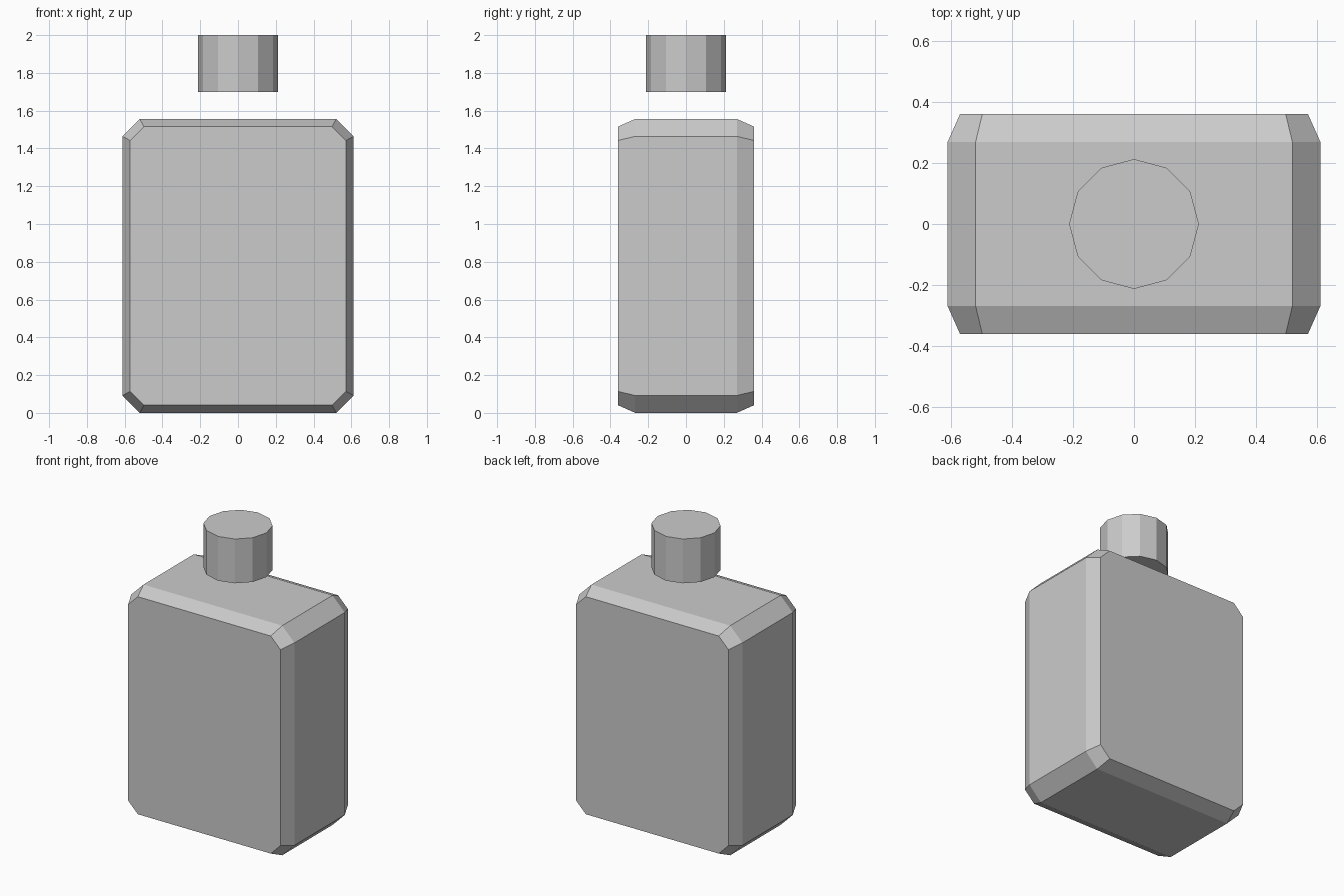
import bpy, bmesh, math

if "Cube" in bpy.data.objects:
    bpy.data.objects.remove(bpy.data.objects["Cube"])

grey = bpy.data.materials.new("plain_grey")
grey.diffuse_color = (0.6, 0.6, 0.6, 1.0)
grey.use_nodes = True
grey.node_tree.nodes["Principled BSDF"].inputs["Base Color"].default_value = grey.diffuse_color


def loft(name, rings):
    """Skin a list of equal-length point rings and close both ends."""
    bm = bmesh.new()
    loops = [[bm.verts.new(p) for p in ring] for ring in rings]
    n = len(loops[0])
    for a, b in zip(loops, loops[1:]):
        for i in range(n):
            j = (i + 1) % n
            bm.faces.new((a[i], a[j], b[j], b[i]))
    bm.faces.new(loops[0])
    bm.faces.new(loops[-1])
    bmesh.ops.recalc_face_normals(bm, faces=bm.faces)
    mesh = bpy.data.meshes.new(name)
    bm.to_mesh(mesh)
    bm.free()
    mesh.materials.append(grey)
    obj = bpy.data.objects.new(name, mesh)
    bpy.context.collection.objects.link(obj)
    return obj


def octagon(y, inset, cut):
    """Corner-cut rectangle in the xz plane at depth y."""
    w, h, mid = 0.612 - inset, 0.778 - inset, 0.778
    pts = [(w, h - cut), (w - cut, h), (cut - w, h), (-w, h - cut),
           (-w, cut - h), (cut - w, -h), (w - cut, -h), (w, cut - h)]
    return [(x, y, mid + z) for x, z in pts]


def circle(r, z, n=12):
    return [(r * math.cos(2 * math.pi * i / n), r * math.sin(2 * math.pi * i / n), z)
            for i in range(n)]


# bottle body: chamfered slab, front to back
loft("bottle_body", [octagon(-0.361, 0.041, 0.073), octagon(-0.269, 0.0, 0.092),
                     octagon(0.269, 0.0, 0.092), octagon(0.361, 0.041, 0.073)])

# cap: twelve-sided cylinder floating above the body
loft("bottle_cap", [circle(0.213, 1.70), circle(0.213, 2.0)])
